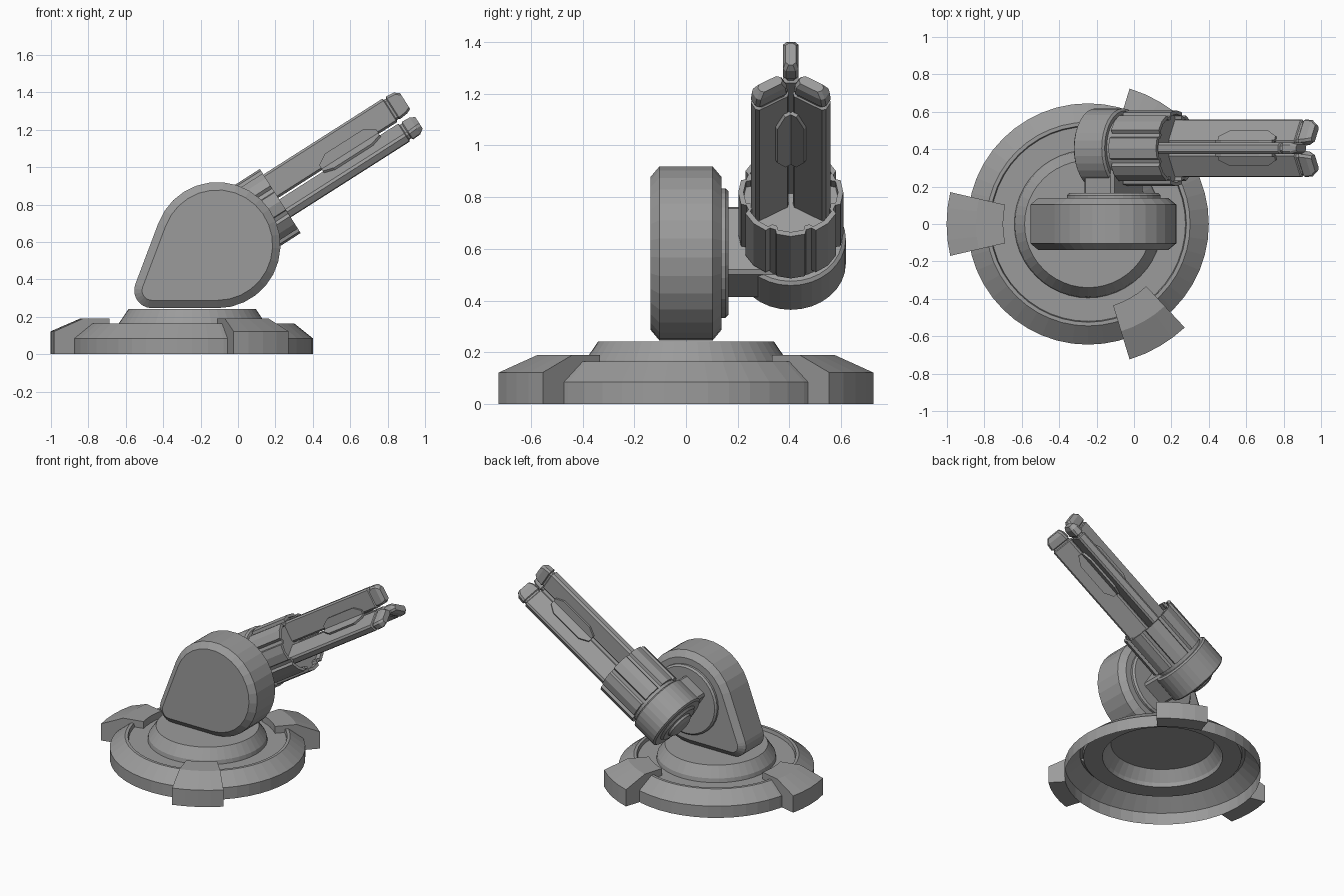
import bpy, bmesh, math
from mathutils import Matrix, Vector

if "Cube" in bpy.data.objects:
    bpy.data.objects.remove(bpy.data.objects["Cube"])

metal = bpy.data.materials.new("grey_metal")
metal.diffuse_color = (0.33, 0.33, 0.33, 1)
metal.use_nodes = True
metal.node_tree.nodes["Principled BSDF"].inputs["Base Color"].default_value = metal.diffuse_color


def loft(name, rings, matrix=None, closed=True, cap_start=False, cap_end=False):
    """Skin a list of equal-length point rings into one object."""
    bm = bmesh.new()
    vs = [[bm.verts.new(p) for p in ring] for ring in rings]
    n = len(vs[0])
    for a, b in zip(vs, vs[1:]):
        for i in range(n if closed else n - 1):
            j = (i + 1) % n
            bm.faces.new((a[i], a[j], b[j], b[i]))
    if cap_start:
        bm.faces.new(vs[0])
    if cap_end:
        bm.faces.new(vs[-1])
    bmesh.ops.recalc_face_normals(bm, faces=bm.faces)
    me = bpy.data.meshes.new(name)
    bm.to_mesh(me)
    bm.free()
    me.materials.append(metal)
    ob = bpy.data.objects.new(name, me)
    bpy.context.collection.objects.link(ob)
    if matrix:
        ob.matrix_world = matrix
    return ob


def polar(r, deg, z):
    a = math.radians(deg)
    return (r * math.cos(a), r * math.sin(a), z)


def lathe(name, profile, steps, matrix, **caps):
    rings = [[polar(r, 360 * i / steps, z) for i in range(steps)] for r, z in profile]
    return loft(name, rings, matrix, **caps)


# Round base shell, open underneath
base = Matrix.Translation((-0.245, 0, 0))
lathe("base", [(0.645, 0), (0.645, 0.085), (0.545, 0.165), (0.525, 0.165), (0.52, 0.14),
               (0.395, 0.14), (0.39, 0.168), (0.34, 0.242)], 48, base, cap_end=True)

# Three wedge feet gripping the rim
foot = [(0.455, 0.14), (0.455, 0.19), (0.6, 0.19), (0.757, 0.122), (0.757, 0),
        (0.645, 0), (0.645, 0.085), (0.545, 0.165), (0.52, 0.14)]
for k in range(3):
    mid = 60 + 120 * k
    rings = [[polar(r, mid + d, z) for r, z in foot] for d in (-13, -6.5, 0, 6.5, 13)]
    loft(f"foot_{k + 1}", rings, base, cap_start=True, cap_end=True)


# Teardrop head: outline around a large and a small circle, chamfered rims
def teardrop(y, inset):
    pts = []
    for cx, cz, r, a0, a1, n in ((-0.11, 0.583, 0.337, -90, 159.4, 20),
                                 (-0.46, 0.341, 0.095, 159.4, 270, 7)):
        for i in range(n + 1):
            a = math.radians(a0 + (a1 - a0) * i / n)
            pts.append((cx + (r - inset) * math.cos(a), y, cz + (r - inset) * math.sin(a)))
    return pts


loft("head", [teardrop(-0.138, 0.042), teardrop(-0.103, 0), teardrop(0.103, 0),
              teardrop(0.138, 0.042)], cap_start=True, cap_end=True)

# Pivot disc on the back of the head
pivot = Matrix.Translation((-0.108, 0, 0.583)) @ Matrix.Rotation(math.radians(-90), 4, 'X')
lathe("pivot_disc", [(0.25, 0.13), (0.25, 0.153), (0.238, 0.165)], 32, pivot,
      cap_start=True, cap_end=True)

# Gun frame: local z along the barrels, local x upward
t = math.radians(32.5)
gun = Matrix.Translation((-0.113, 0.405, 0.603)) @ Matrix((
    (-math.sin(t), 0, math.cos(t), 0),
    (0, -1, 0, 0),
    (math.cos(t), 0, math.sin(t), 0),
    (0, 0, 0, 1)))

# Arm joining the pivot disc to the housing
loft("arm", [[(x, y, z) for x, z in ((-0.17, -0.085), (-0.155, -0.1), (0.125, -0.1),
                                     (0.14, -0.085), (0.14, 0.075), (0.125, 0.09),
                                     (-0.155, 0.09), (-0.17, 0.075))]
             for y in (0.06, 0.25)], gun, cap_start=True, cap_end=True)

# Round housing with stepped rear cap
lathe("housing", [(0.07, -0.165), (0.095, -0.15), (0.1, -0.135), (0.14, -0.135),
                  (0.155, -0.12), (0.2, -0.12), (0.213, -0.11), (0.213, 0.065),
                  (0.2, 0.075), (0.18, 0.075), (0.18, 0.12)], 32, gun,
      cap_start=True, cap_end=True)


# Fluted collar with a recessed front
def flutes(z, scale=1.0):
    return [polar(r * scale, 45 * k + d, z) for k in range(8)
            for d, r in ((-16, 0.2), (0, 0.203), (16, 0.2), (19, 0.182), (26, 0.182))]


loft("collar", [flutes(0.1), flutes(0.402), flutes(0.402, 0.9), flutes(0.36, 0.9)], gun,
     cap_start=True, cap_end=True)


# Three fin-shaped barrels with chamfered tips and raised side plates
def section(z, r0, r1, w, c=0.012):
    return [(r0, -w + c, z), (r0 + c, -w, z), (r1 - c, -w, z), (r1, -w + c, z),
            (r1, w - c, z), (r1 - c, w, z), (r0 + c, w, z), (r0, w - c, z)]


for k in range(3):
    m = gun @ Matrix.Rotation(math.radians(120 * k), 4, 'Z')
    loft(f"barrel_{k + 1}",
         [section(0.34, 0.02, 0.168, 0.03), section(1.155, 0.02, 0.168, 0.03),
          section(1.16, 0.03, 0.158, 0.024), section(1.172, 0.03, 0.158, 0.024),
          section(1.178, 0.025, 0.168, 0.03), section(1.225, 0.03, 0.163, 0.03),
          section(1.252, 0.042, 0.142, 0.02)], m, cap_start=True, cap_end=True)
    for side in (-1, 1):
        plate = [(0.022, 0.68), (0.05, 0.68), (0.085, 0.74), (0.085, 0.98),
                 (0.05, 1.04), (0.022, 1.04)]
        loft(f"side_plate_{k + 1}_{'left' if side < 0 else 'right'}",
             [[(r, side * w, z) for r, z in plate] for w in (0.028, 0.044)], m,
             cap_start=True, cap_end=True)
